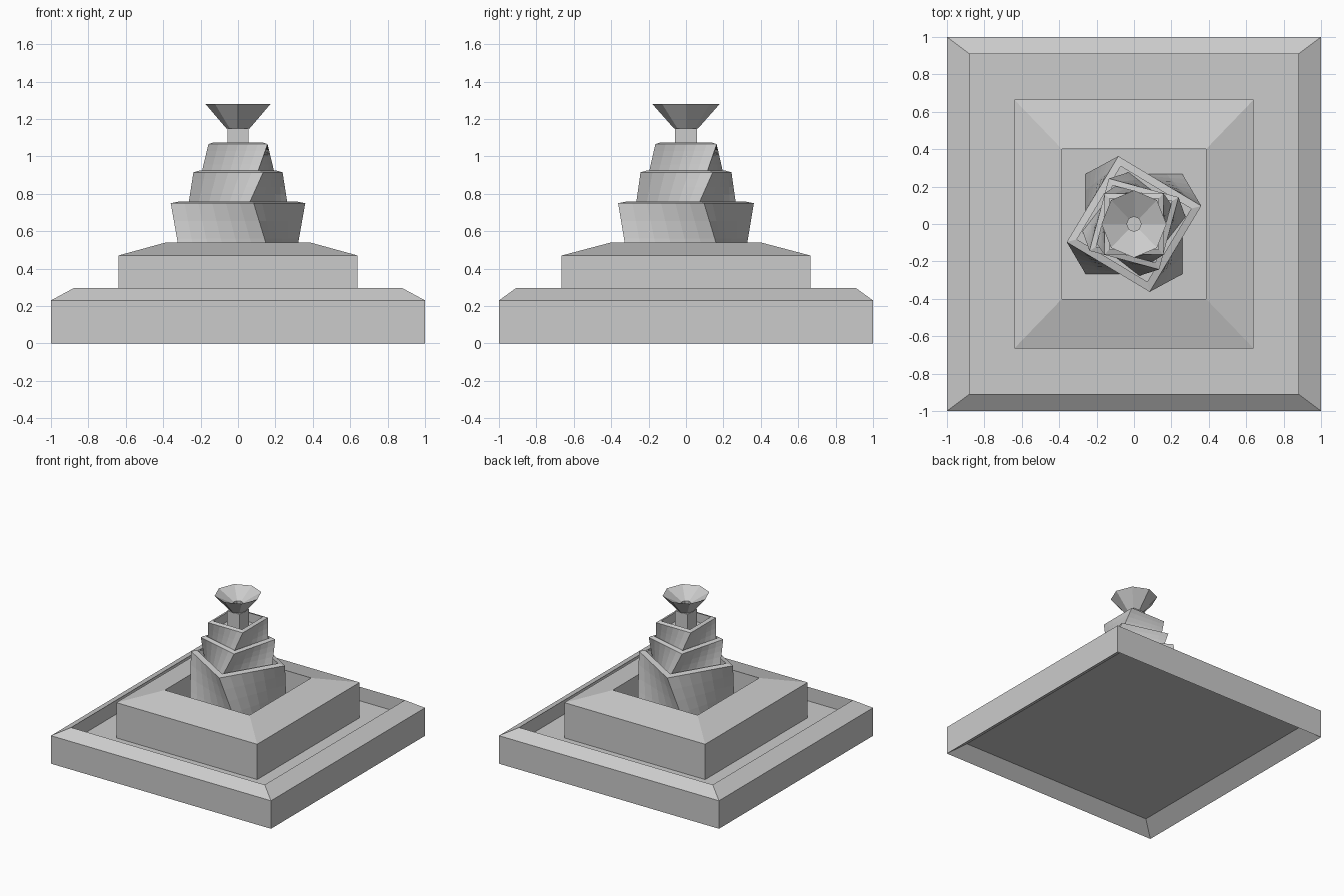
import bpy, bmesh
from math import cos, sin, radians, pi

if "Cube" in bpy.data.objects:
    bpy.data.objects.remove(bpy.data.objects["Cube"])


def loft(name, rings, cap_start=True, cap_end=True):
    """Skin a stack of equal-length point rings into one object."""
    bm = bmesh.new()
    rows = [[bm.verts.new(p) for p in ring] for ring in rings]
    n = len(rows[0])
    for a, b in zip(rows, rows[1:]):
        for i in range(n):
            j = (i + 1) % n
            bm.faces.new((a[i], a[j], b[j], b[i]))
    if cap_start:
        bm.faces.new(rows[0][::-1])
    if cap_end:
        bm.faces.new(rows[-1])
    bmesh.ops.recalc_face_normals(bm, faces=bm.faces[:])
    mesh = bpy.data.meshes.new(name)
    bm.to_mesh(mesh)
    bm.free()
    obj = bpy.data.objects.new(name, mesh)
    bpy.context.collection.objects.link(obj)
    return obj


def rect(hx, hy, z, turn=0, cuts=1):
    """Rectangle ring, turned about z, each side split into `cuts` pieces."""
    corners = [(-hx, -hy), (hx, -hy), (hx, hy), (-hx, hy)]
    c, s = cos(radians(turn)), sin(radians(turn))
    ring = []
    for k in range(4):
        (x0, y0), (x1, y1) = corners[k], corners[(k + 1) % 4]
        for i in range(cuts):
            t = i / cuts
            x, y = x0 + (x1 - x0) * t, y0 + (y1 - y0) * t
            ring.append((x * c - y * s, x * s + y * c, z))
    return ring


def octagon(r, z):
    return [(0.965 * r * cos(k * pi / 4), r * sin(k * pi / 4), z) for k in range(8)]


def twisted_tier(name, h, z0, z1, turn0, turn1, inner, floor):
    """Twisting square block with a sloped rim and a sunken top."""
    n, steps = 6, 6
    bottom = rect(h * 0.965, h, z0, turn0, n)
    top = rect(h * 0.965, h, z1 - 0.01, turn1, n)
    rings = []
    for s in range(steps + 1):
        t = s / steps
        rings.append([tuple(a + (b - a) * t for a, b in zip(p, q))
                      for p, q in zip(bottom, top)])
    hi = h * inner
    rings.append(rect(hi * 0.965, hi, z1, turn1, n))
    rings.append(rect(hi * 0.965, hi, floor, turn1, n))
    loft(name, rings)


# Wide lower basin: sloped rim, sunken floor, recessed underside
loft("lower_basin", [
    rect(0.88, 0.91, 0.09), rect(1, 1, 0), rect(1, 1, 0.23),
    rect(0.88, 0.91, 0.295), rect(0.88, 0.91, 0.18)])

# Second square ring with a sloped top and an open well
loft("upper_basin", [
    rect(0.64, 0.665, 0.18), rect(0.64, 0.665, 0.47),
    rect(0.385, 0.40, 0.54), rect(0.385, 0.40, 0.18)],
    cap_start=False, cap_end=False)

# Three twisted tiers
twisted_tier("large_twisted_tier", 0.268, 0.18, 0.76, 0, -31, 0.85, 0.68)
twisted_tier("middle_twisted_tier", 0.200, 0.68, 0.925, -38, -15, 0.85, 0.85)
twisted_tier("small_twisted_tier", 0.164, 0.85, 1.075, -23, 0, 0.83, 1.00)

# Square stem
loft("stem", [rect(0.057, 0.06, 1.00), rect(0.057, 0.06, 1.15)])

# Eight-sided top bowl with a central socket
loft("top_bowl", [
    octagon(0.065, 1.15), octagon(0.18, 1.28),
    octagon(0.04, 1.205), octagon(0.04, 1.16)])
